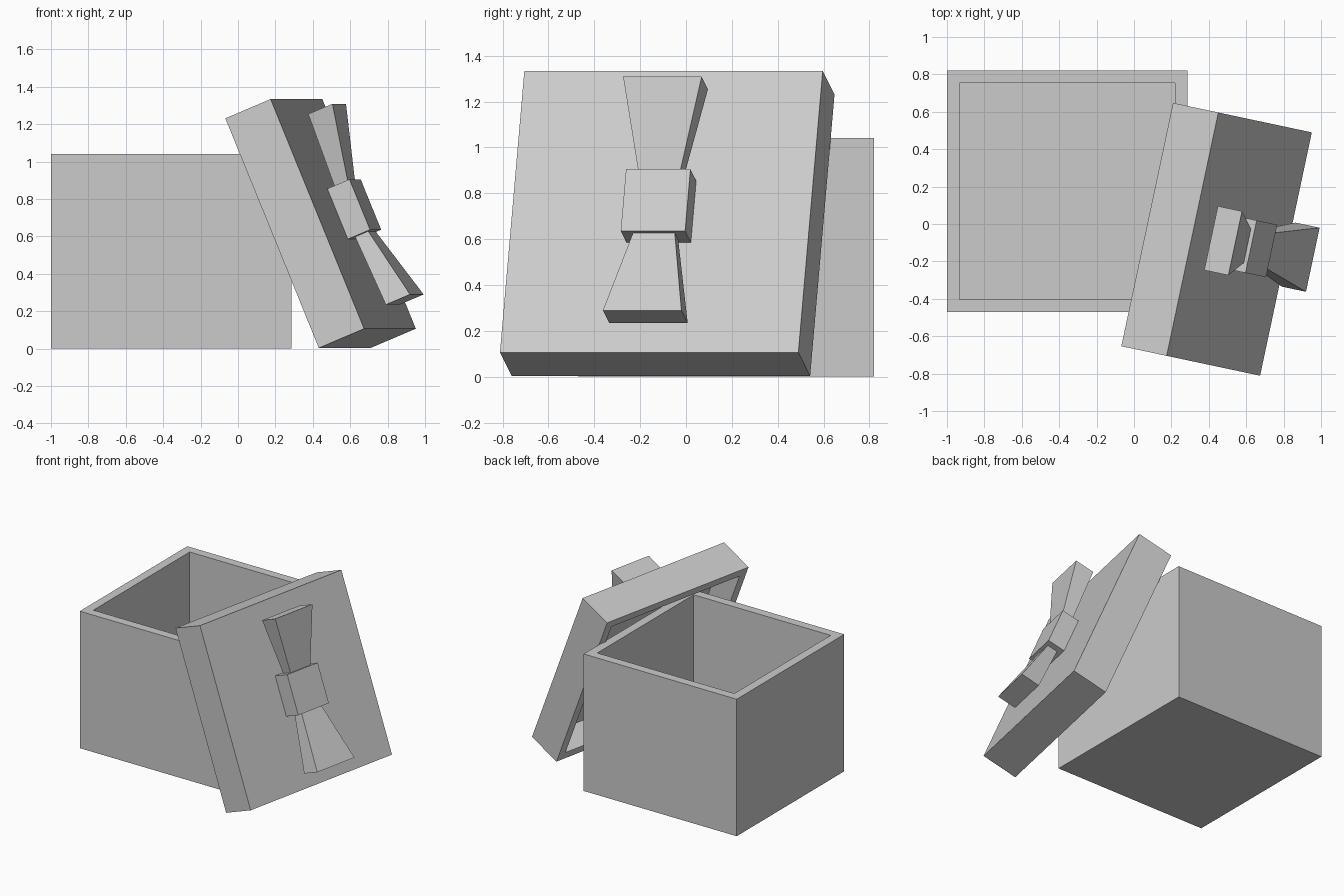
import bpy
import bmesh
from math import radians
from mathutils import Matrix, Vector

default = bpy.data.objects.get("Cube")
if default:
    bpy.data.objects.remove(default, do_unlink=True)

GREY = (0.6, 0.6, 0.6, 1.0)
grey = bpy.data.materials.new("plain_grey")
grey.use_nodes = True
grey.diffuse_color = GREY
grey.node_tree.nodes["Principled BSDF"].inputs["Base Color"].default_value = GREY


def finish(name, bm, matrix):
    """Turn a bmesh into a placed, flat-shaded object."""
    bmesh.ops.recalc_face_normals(bm, faces=bm.faces)
    mesh = bpy.data.meshes.new(name)
    bm.to_mesh(mesh)
    bm.free()
    mesh.materials.append(grey)
    obj = bpy.data.objects.new(name, mesh)
    obj.matrix_world = matrix
    bpy.context.collection.objects.link(obj)
    return obj


def block(size, centre):
    """Box of a given size around a centre."""
    bm = bmesh.new()
    bmesh.ops.create_cube(bm, size=1)
    bmesh.ops.scale(bm, vec=size, verts=bm.verts)
    bmesh.ops.translate(bm, vec=centre, verts=bm.verts)
    return bm


def hollow(bm, direction, wall, depth):
    """Inset the face pointing in a direction and sink it into the box."""
    direction = Vector(direction)
    bm.normal_update()
    face = max(bm.faces, key=lambda f: f.normal.dot(direction))
    bmesh.ops.inset_region(bm, faces=[face], thickness=wall, use_even_offset=True)
    sunk = bmesh.ops.extrude_discrete_faces(bm, faces=[face])["faces"][0]
    bmesh.ops.translate(bm, vec=-direction * depth, verts=sunk.verts)


# Open box
box = block((1.285, 1.29, 1.04), (0, 0, 0.52))
hollow(box, (0, 0, 1), 0.067, 0.97)
finish("box", box, Matrix.Translation((-0.3575, 0.175, 0)))

# Lid leaning on the box; local x points out of its face, local z up its slope
lid_frame = (Matrix.Translation((0.5625, -0.1075, 0.72))
             @ Matrix.Rotation(radians(-12), 4, "Z")
             @ Matrix.Rotation(radians(-22.6), 4, "Y"))
lid = block((0.268, 1.33, 1.33), (-0.134, 0, 0))
hollow(lid, (-1, 0, 0), 0.062, 0.198)
finish("lid", lid, lid_frame)

# Bow knot
finish("bow_knot", block((0.131, 0.287, 0.292), (0.0655, 0, 0)), lid_frame)

# Flared bow loops, narrow at the knot and wide at the end
for name, side in (("upper_bow_loop", 1), ("lower_bow_loop", -1)):
    loop = bmesh.new()
    rings = []
    for half, low, high, reach in ((0.09, 0.03, 0.105, 0.13), (0.175, 0.063, 0.206, 0.552)):
        corners = ((low, -half), (high, -half), (high, half), (low, half))
        rings.append([loop.verts.new((x, y, side * reach)) for x, y in corners])
    for ring in rings:
        loop.faces.new(ring)
    for i in range(4):
        j = (i + 1) % 4
        loop.faces.new((rings[0][i], rings[0][j], rings[1][j], rings[1][i]))
    finish(name, loop, lid_frame)
